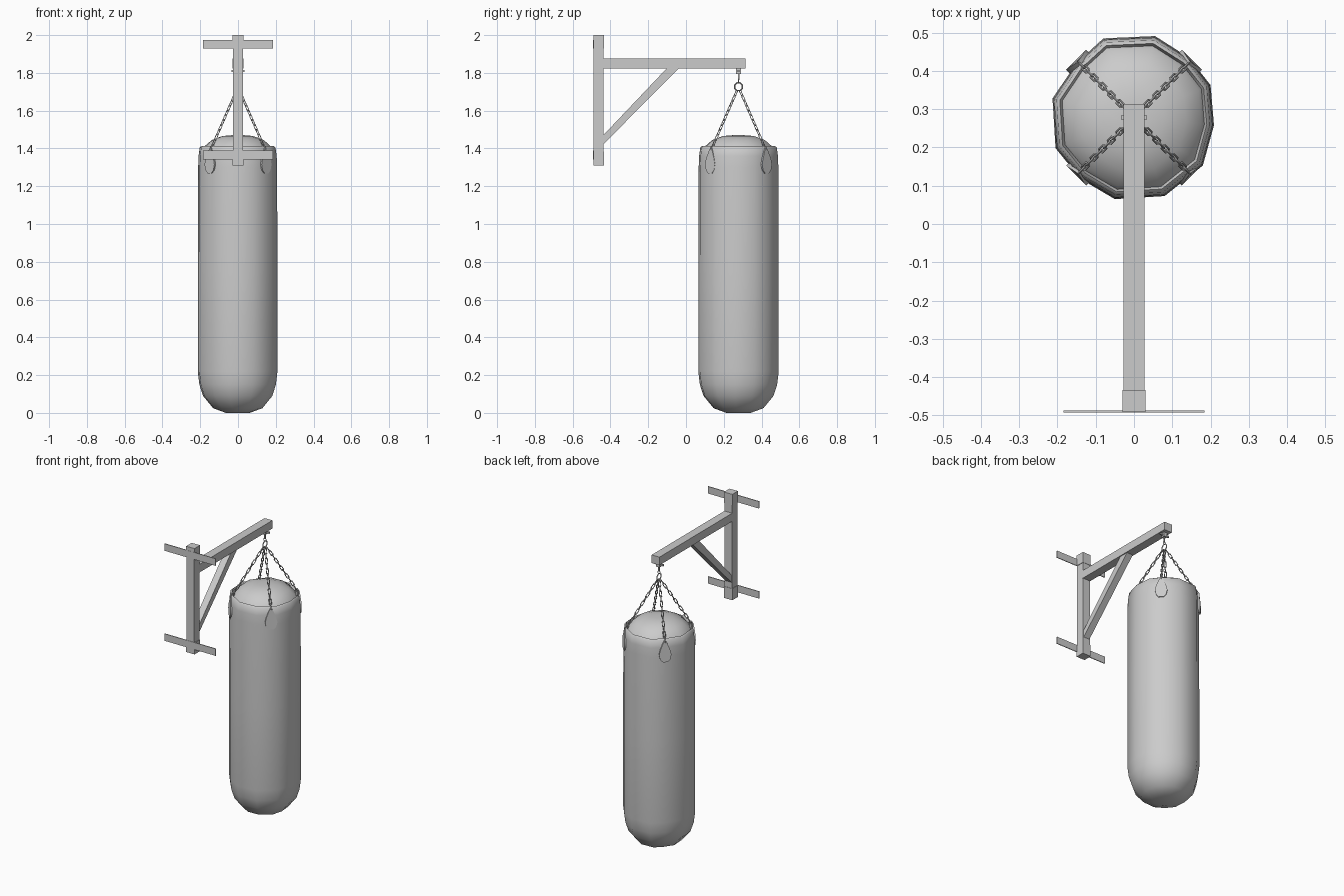
import bpy, bmesh, math
from mathutils import Vector, Matrix

if "Cube" in bpy.data.objects:
    bpy.data.objects.remove(bpy.data.objects["Cube"])

BAG_Y = 0.278


def make(name, bm, smooth=None):
    bmesh.ops.recalc_face_normals(bm, faces=bm.faces)
    me = bpy.data.meshes.new(name)
    bm.to_mesh(me)
    bm.free()
    ob = bpy.data.objects.new(name, me)
    bpy.context.collection.objects.link(ob)
    if smooth:
        bpy.ops.object.select_all(action='DESELECT')
        ob.select_set(True)
        bpy.context.view_layer.objects.active = ob
        bpy.ops.object.shade_smooth_by_angle(angle=math.radians(smooth))
    return ob


def box(name, lo, hi):
    lo, hi = Vector(lo), Vector(hi)
    bm = bmesh.new()
    m = Matrix.Translation((lo + hi) / 2) @ Matrix.Diagonal((*(hi - lo), 1))
    bmesh.ops.create_cube(bm, size=1, matrix=m)
    return make(name, bm)


def add_torus(bm, mat, r, wire, stretch=0.0, n=8, k=4):
    """Ring in the local xz plane, optionally stretched along z into a link."""
    rings = []
    for i in range(n):
        a = 2 * math.pi * (i + 0.5) / n
        d = Vector((math.cos(a), 0, math.sin(a)))
        c = d * r + Vector((0, 0, math.copysign(stretch, d.z)))
        ring = []
        for j in range(k):
            b = 2 * math.pi * j / k
            p = c + d * wire * math.cos(b) + Vector((0, wire * math.sin(b), 0))
            ring.append(bm.verts.new(mat @ p))
        rings.append(ring)
    for i in range(n):
        p, q = rings[i], rings[(i + 1) % n]
        for j in range(k):
            bm.faces.new((p[j], p[(j + 1) % k], q[(j + 1) % k], q[j]))


# Punching bag: uneven low-poly outline swept through a vertical profile
outline = [(.055, .213), (-.08, .207), (-.15, .143), (-.213, .05), (-.205, -.08), (-.14, -.16),
           (-.05, -.213), (.08, -.205), (.18, -.125), (.209, -.02), (.2, .085), (.143, .157)]
profile = [(.3, 0), (.62, .025), (.87, .09), (.96, .15), (1, .22), (1, .75), (.99, 1.3),
           (.98, 1.36), (.95, 1.405), (.91, 1.412), (.88, 1.395), (.84, 1.41),
           (.65, 1.445), (.38, 1.466), (.15, 1.47)]
bm = bmesh.new()
rows = [[bm.verts.new((x * s, y * s + BAG_Y, z)) for x, y in outline] for s, z in profile]
n = len(outline)
for a, b in zip(rows, rows[1:]):
    for i in range(n):
        bm.faces.new((a[i], a[(i + 1) % n], b[(i + 1) % n], b[i]))
bm.faces.new(rows[0])
bm.faces.new(rows[-1])
make("bag", bm, 45)

# Teardrop chain tabs and chains at the four diagonals
tear = [(0, 1.41), (.014, 1.385), (.03, 1.345), (.037, 1.315), (.03, 1.285), (.014, 1.268)]
tear += [(-u, z) for u, z in reversed(tear[1:])]
tabs, chains = bmesh.new(), bmesh.new()
LINKS = 12
for q in range(4):
    a = math.radians(45 + 90 * q)
    d = Vector((math.cos(a), math.sin(a), 0))
    t = Vector((-d.y, d.x, 0))
    c = Vector((0, BAG_Y, 0))
    back, front = [[tabs.verts.new(c + d * (r - max(0, z - 1.34) * .1) + t * u + Vector((0, 0, z)))
                    for u, z in tear] for r in (.195, .214)]
    tabs.faces.new(back)
    tabs.faces.new(front)
    for i in range(len(tear)):
        j = (i + 1) % len(tear)
        tabs.faces.new((back[i], back[j], front[j], front[i]))

    top = c + d * .012 + Vector((0, 0, 1.705))
    end = c + d * .203 + Vector((0, 0, 1.395))
    step = (end - top) / LINKS
    rot = step.to_track_quat('Z', 'Y').to_matrix().to_4x4()
    for i in range(LINKS):
        m = Matrix.Translation(top + step * (i + .5)) @ rot @ Matrix.Rotation(math.pi / 2 * (i % 2), 4, 'Z')
        add_torus(chains, m, .007, .0026, step.length / 2 - .003)
make("chain_tabs", tabs, 40)
make("chains", chains, 50)

# Hanging hook: bolt, shank and ring
bm = bmesh.new()
add_torus(bm, Matrix.Translation((0, BAG_Y, 1.727)) @ Matrix.Rotation(math.pi / 2, 4, 'Z'), .022, .004)
add_torus(bm, Matrix.Translation((0, BAG_Y, 1.757)), .009, .003)
make("hook_ring", bm, 50)
box("hook_shank", (-.004, BAG_Y - .004, 1.763), (.004, BAG_Y + .004, 1.80))
box("hook_mount", (-.012, BAG_Y - .013, 1.795), (.012, BAG_Y + .013, 1.83))
box("hook_bolt", (-.034, BAG_Y - .005, 1.805), (.034, BAG_Y + .005, 1.815))

# Wall bracket: post, arm, end collars and flat mounting strips
box("wall_post", (-.027, -.49, 1.31), (.027, -.436, 2))
box("arm", (-.028, -.44, 1.823), (.028, .314, 1.876))
for name, z0, z1, zc in (("upper", 1.93, 2, 1.952), ("lower", 1.31, 1.385, 1.365)):
    box(name + "_collar", (-.03, -.491, z0), (.03, -.434, z1))
    box(name + "_mounting_strip", (-.184, -.492, zc - .023), (.184, -.487, zc + .023))

# Diagonal brace: side profile extruded across x
side = [(-.44, 1.42), (-.436, 1.472), (-.1, 1.826), (-.035, 1.826)]
bm = bmesh.new()
l, r = [[bm.verts.new((x, y, z)) for y, z in side] for x in (-.022, .022)]
bm.faces.new(l)
bm.faces.new(r)
for i in range(4):
    j = (i + 1) % 4
    bm.faces.new((l[i], l[j], r[j], r[i]))
make("brace", bm)
